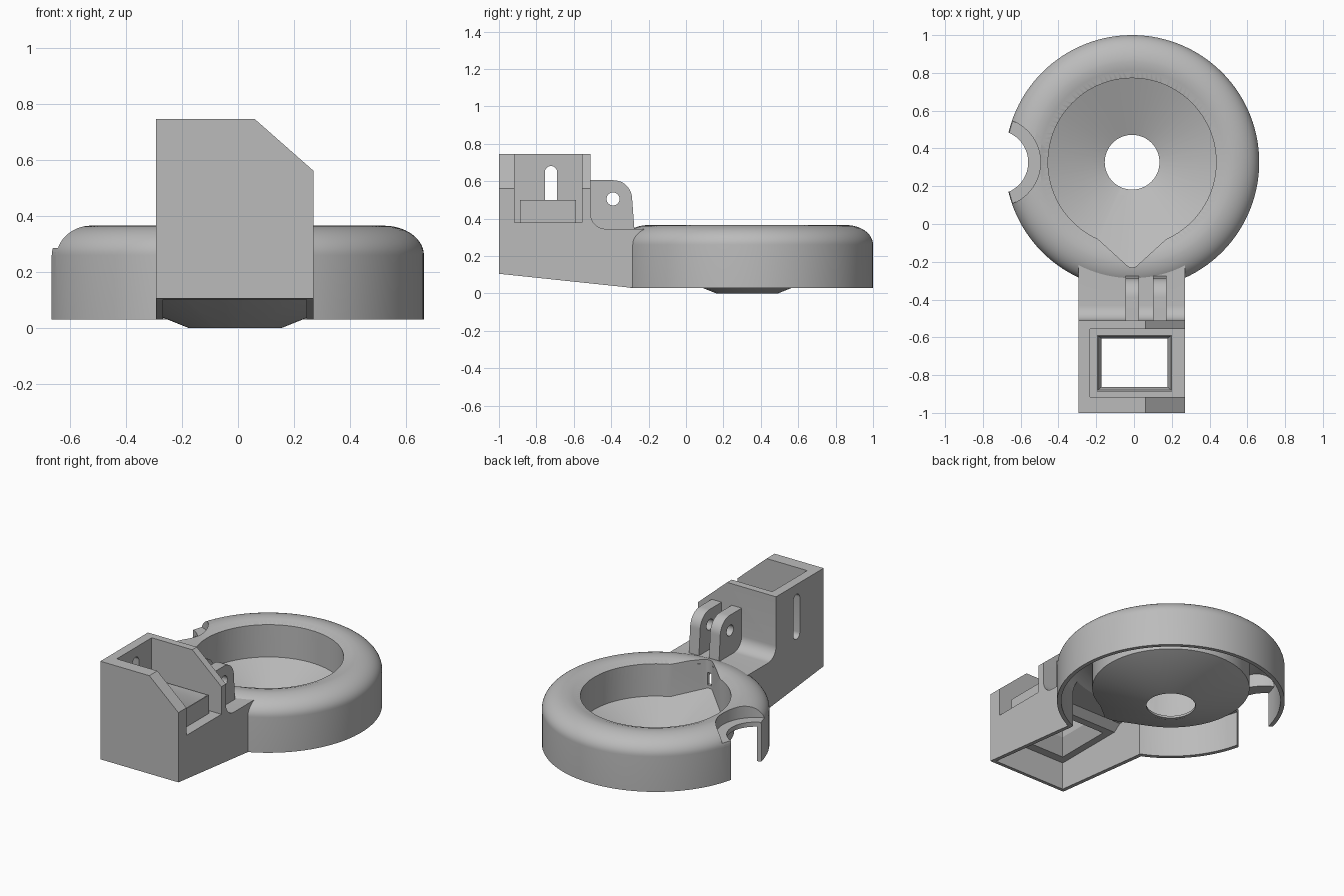
import bpy, bmesh, math
from mathutils import Vector

old = bpy.data.objects.get("Cube")
if old:
    bpy.data.objects.remove(old, do_unlink=True)

CX, CY = -0.01, 0.327      # axis of the round basin

grey = bpy.data.materials.new("plain grey")
grey.use_nodes = True
grey.diffuse_color = (0.5, 0.5, 0.5, 1)
grey.node_tree.nodes["Principled BSDF"].inputs["Base Color"].default_value = (0.5, 0.5, 0.5, 1)


def finish(name, bm):
    bmesh.ops.recalc_face_normals(bm, faces=bm.faces)
    mesh = bpy.data.meshes.new(name)
    bm.to_mesh(mesh)
    bm.free()
    mesh.materials.append(grey)
    ob = bpy.data.objects.new(name, mesh)
    bpy.context.collection.objects.link(ob)
    return ob


def prism(name, pts, axis, lo, hi):
    """Extrude a flat outline along x, y or z."""
    place = {"x": lambda a, b: (lo, a, b), "y": lambda a, b: (a, lo, b),
             "z": lambda a, b: (a, b, lo)}[axis]
    step = Vector([(hi - lo) * (axis == k) for k in "xyz"])
    bm = bmesh.new()
    face = bm.faces.new([bm.verts.new(place(*p)) for p in pts])
    ext = bmesh.ops.extrude_face_region(bm, geom=[face])["geom"]
    bmesh.ops.translate(bm, vec=step, verts=[v for v in ext if isinstance(v, bmesh.types.BMVert)])
    return finish(name, bm)


def rect(a0, a1, b0, b1):
    return [(a0, b0), (a1, b0), (a1, b1), (a0, b1)]


def arc(cx, cy, r, a0, a1, n, ry=None):
    return [(cx + r * math.cos(math.radians(a0 + (a1 - a0) * i / n)),
             cy + (ry or r) * math.sin(math.radians(a0 + (a1 - a0) * i / n))) for i in range(n + 1)]


def disc(cx, cy, r, n=64):
    return arc(cx, cy, r, 0, 360, n)[:-1]


def lathe(name, profile):
    bm = bmesh.new()
    vs = [bm.verts.new((r, 0, z)) for r, z in profile]
    es = [bm.edges.new(p) for p in zip(vs, vs[1:])]
    bmesh.ops.spin(bm, geom=vs + es, axis=(0, 0, 1), cent=(0, 0, 0), angle=math.tau, steps=120)
    bmesh.ops.remove_doubles(bm, verts=bm.verts, dist=1e-5)
    bmesh.ops.translate(bm, vec=(CX, CY, 0), verts=bm.verts)
    return finish(name, bm)


def cup(name, grow, centre_z, top):
    """Round bowl with a pointed spout and a conical floor."""
    outline = arc(0, 0, 0.445 + grow, -66, 246, 90) + arc(0, -0.517, 0.04 + grow, 228, 312, 10)
    bm = bmesh.new()
    low = [bm.verts.new((CX + x, CY + y, centre_z + 0.4 * math.hypot(x, y))) for x, y in outline]
    high = [bm.verts.new((v.co.x, v.co.y, top)) for v in low]
    tip = bm.verts.new((CX, CY, centre_z))
    for i in range(len(low)):
        j = (i + 1) % len(low)
        bm.faces.new((tip, low[j], low[i]))
        bm.faces.new((low[i], low[j], high[j], high[i]))
    bm.faces.new(high)
    return finish(name, bm)


def frustum(name, low, z0, high, z1):
    bm = bmesh.new()
    for ring, z in ((low, z0), (high, z1)):
        for p in ring:
            bm.verts.new((*p, z))
    bmesh.ops.convex_hull(bm, input=bm.verts)
    return finish(name, bm)


def combine(target, tool, mode):
    mod = target.modifiers.new("combine", "BOOLEAN")
    mod.operation, mod.object, mod.solver = mode, tool, "EXACT"
    bpy.context.view_layer.objects.active = target
    bpy.ops.object.modifier_apply(modifier=mod.name)
    bpy.data.objects.remove(tool, do_unlink=True)


def add(tool):
    combine(body, tool, "UNION")


def cut(tool):
    combine(body, tool, "DIFFERENCE")


def ring_solid(name):
    return lathe(name, [(0, 0.03), (0.673, 0.03)] + arc(0.53, 0.26, 0.143, 0, 90, 14, 0.105)
                 + [(0.49, 0.361), (0.445, 0.345), (0, 0.345)])


# Rounded ring and the tower with its neck
body = ring_solid("basin_holder")
tower = prism("tower", [(-1, 0.105), (-0.29, 0.03), (-0.2, 0.03), (-0.2, 0.345)]
              + arc(-0.43, 0.425, 0.08, 270, 180, 10) + [(-0.51, 0.745), (-1, 0.745)],
              "x", -0.293, 0.27)
combine(tower, prism("corner", [(0.06, 0.745), (0.27, 0.56), (0.4, 0.445), (0.4, 0.9), (0.06, 0.9)],
                     "y", -1.1, -0.45), "DIFFERENCE")
add(tower)

# Hollow underside
cut(lathe("ring_hollow", [(0, -0.1), (0.648, -0.1)] + arc(0.53, 0.26, 0.118, 0, 90, 14, 0.08)
          + [(0.49, 0.336), (0.445, 0.32), (0, 0.32)]))
cut(prism("tower_hollow", [(-0.975, -0.1), (-0.12, -0.1), (-0.12, 0.317), (-0.45, 0.317),
                           (-0.5, 0.28), (-0.975, 0.28)], "x", -0.268, 0.245))

# Bowl with spout and drain
add(cup("bowl", 0.02, -0.066, 0.338))
cut(cup("bowl_inside", 0, -0.044, 0.6))
cut(prism("drain", disc(CX, CY, 0.145), "z", -0.2, 0.2))
cut(prism("below_ground", rect(-1, 1, -0.8, 0.9), "z", -0.3, 0))
cut(prism("spout_slot", rect(-0.025, 0.005, 0.2, 0.28), "y", -0.3, -0.2))

# Stepped notch in the ring's side
shelf = ring_solid("shelf")
combine(shelf, prism("shelf_limit", disc(-0.73, CY, 0.255), "z", 0.255, 0.6), "INTERSECT")
add(shelf)
cut(prism("notch_step", disc(-0.73, CY, 0.235), "z", 0.285, 0.6))
cut(prism("notch", disc(-0.73, CY, 0.17), "z", -0.1, 0.7))

# Tower pocket, open on one side, with a collared chute
cut(prism("pocket", rect(-0.233, 0.4, -0.917, -0.557), "z", 0.38, 1))
add(prism("collar", rect(-0.197, 0.202, -0.887, -0.588), "z", 0.35, 0.5))
hole = rect(-0.172, 0.178, -0.862, -0.605)
cut(prism("chute", hole, "z", 0.1, 0.8))
cut(frustum("chute_flare", rect(-0.23, 0.225, -0.93, -0.54), 0.265, hole, 0.37))
cut(frustum("collar_flare", hole, 0.46, rect(-0.192, 0.198, -0.882, -0.592), 0.505))
cut(prism("side_slot", arc(-0.722, 0.648, 0.033, 0, 180, 12)
          + arc(-0.722, 0.42, 0.033, 180, 360, 12), "x", -0.4, -0.21))

# Pair of hinge lugs
for x in (-0.045, 0.1):
    lug = prism("lug", [(-0.53, 0.33), (-0.275, 0.33)] + arc(-0.388, 0.505, 0.1, 0, 90, 12)
                + [(-0.53, 0.605)], "x", x, x + 0.072)
    combine(lug, prism("pin_hole", disc(-0.39, 0.505, 0.035, 32), "x", -0.2, 0.4), "DIFFERENCE")
    add(lug)

bpy.ops.object.select_all(action="DESELECT")
body.select_set(True)
bpy.context.view_layer.objects.active = body
bpy.ops.object.shade_smooth_by_angle(angle=math.radians(25))
